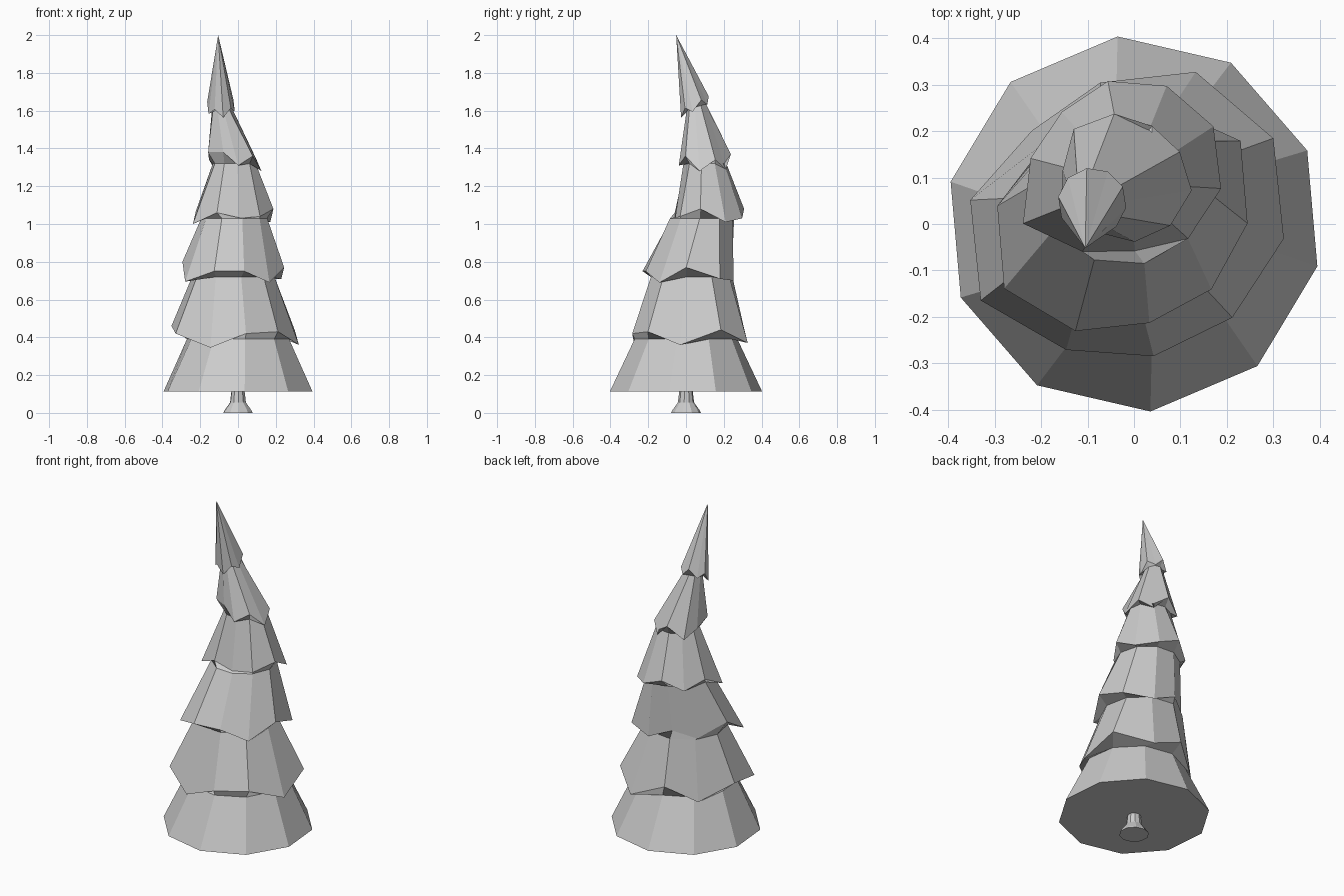
import bpy, bmesh
from math import radians, cos, sin

if "Cube" in bpy.data.objects:
    bpy.data.objects.remove(bpy.data.objects["Cube"])

SIDES = 10


def ring(bm, cx, cy, phase, radii, heights):
    """One ten-sided ring, running clockwise seen from above."""
    return [bm.verts.new((cx + r * cos(radians(phase - 36 * i)),
                          cy + r * sin(radians(phase - 36 * i)), z))
            for i, (r, z) in enumerate(zip(radii, heights))]


def bridge(bm, a, b):
    for i in range(SIDES):
        j = (i + 1) % SIDES
        bm.faces.new((a[i], a[j], b[j], b[i]))


def even(bm, cx, cy, phase, r, z, tilt=0.0, zigzag=0.0):
    """Regular ring, optionally tilted up toward the back and zigzagged."""
    hs = [z + tilt * r * sin(radians(phase - 36 * i)) + zigzag * (-1) ** i
          for i in range(SIDES)]
    return ring(bm, cx, cy, phase, [r] * SIDES, hs)


def finish(bm, name):
    bmesh.ops.recalc_face_normals(bm, faces=bm.faces[:])
    mesh = bpy.data.meshes.new(name)
    bm.to_mesh(mesh)
    bm.free()
    bpy.context.collection.objects.link(bpy.data.objects.new(name, mesh))


# Ragged skirts of the middle tiers: centre, phase, radii and heights (cm)
skirts = [
    (-.015, .01, -79, (30, 31, 36, 34, 28, 30, 35, 36, 34, 31),
     (42, 34.5, 42, 46, 37, 46, 37, 44, 36, 43)),
    (-.025, .02, -76, (24, 27, 30, 27, 22, 23, 25, 30, 27, 25),
     (75, 75, 69.5, 80, 72, 77, 70, 71, 77, 69)),
    (-.025, .11, -81, (17, 19, 24, 20, 18.5, 20, 21, 22, 21.5, 20),
     (103, 106, 100, 107, 102, 108, 103, 101, 108, 104)),
    (-.02, .095, -81, (13.5, 12.7, 15.5, 13.5, 15.5, 14.4, 13, 13.3, 14.6, 13.9),
     (131, 138, 138, 134, 130, 137, 129, 134, 128, 136)),
]
# Narrow top ring of each tier: x, y, radius, z, tilt
necks = [(0, 0, .275, .39, 0), (-.025, .03, .22, .72, 0),
         (-.02, .085, .175, 1.03, 0), (-.02, .1, .115, 1.32, 0),
         (-.085, .055, .052, 1.62, .3)]

# Foliage: one continuous shell from the flat base to the bent tip
bm = bmesh.new()
base = even(bm, 0, 0, -85, .405, .112)
bm.faces.new(base)
prev = base
for k, (x, y, r, z, tilt) in enumerate(necks):
    phase = -82 if k == 0 else skirts[k - 1][2]
    neck = even(bm, x, y, phase, r, z, tilt)
    bridge(bm, prev, neck)
    if k < len(skirts):
        cx, cy, ph, rs, hs = skirts[k]
        prev = ring(bm, cx, cy, ph, [v / 100 for v in rs], [v / 100 for v in hs])
    else:
        prev = even(bm, -.09, .047, -81, .074, 1.62, .5, -.02)
    bridge(bm, neck, prev)
tip = bm.verts.new((-.105, -.052, 2.0))
for i in range(SIDES):
    bm.faces.new((prev[i], prev[(i + 1) % SIDES], tip))
finish(bm, "foliage")

# Trunk: flared foot narrowing up into the foliage
bm = bmesh.new()
loops = [even(bm, 0, 0, -85, r, z)
         for r, z in ((.08, 0), (.074, .012), (.043, .055), (.036, .115))]
for a, b in zip(loops, loops[1:]):
    bridge(bm, a, b)
bm.faces.new(loops[0])
bm.faces.new(loops[-1])
finish(bm, "trunk")
